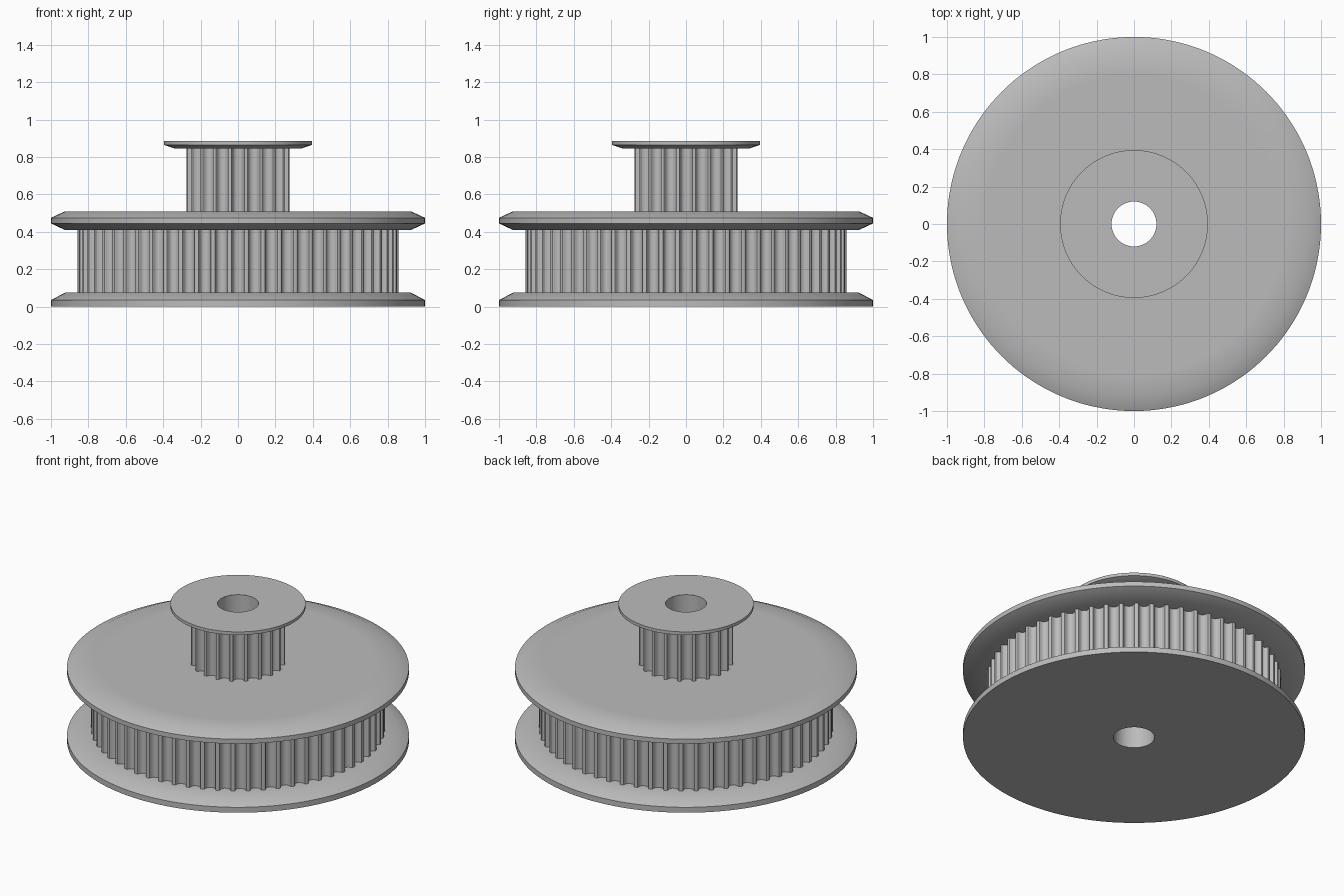
import bpy, math
from math import cos, sin, pi

cube = bpy.data.objects.get("Cube")
if cube:
    bpy.data.objects.remove(cube)

metal = bpy.data.materials.new("grey metal")
metal.use_nodes = True
grey = (0.5, 0.5, 0.5, 1)
metal.diffuse_color = grey
metal.node_tree.nodes["Principled BSDF"].inputs["Base Color"].default_value = grey

BORE = 0.12


def skin(name, rings):
    """Join closed rings of points with quads, bottom to top."""
    n = len(rings[0])
    verts = [p for ring in rings for p in ring]
    faces = []
    for j in range(len(rings) - 1):
        for i in range(n):
            k = (i + 1) % n
            faces.append((j * n + i, j * n + k, (j + 1) * n + k, (j + 1) * n + i))
    mesh = bpy.data.meshes.new(name)
    mesh.from_pydata(verts, [], faces)
    mesh.materials.append(metal)
    obj = bpy.data.objects.new(name, mesh)
    bpy.context.collection.objects.link(obj)
    bpy.context.view_layer.objects.active = obj
    bpy.ops.object.select_all(action='DESELECT')
    obj.select_set(True)
    bpy.ops.object.shade_smooth_by_angle(angle=math.radians(30))
    return obj


def lathe(name, profile, n=144):
    """Spin a (radius, height) profile around z."""
    return skin(name, [[(r * cos(2 * pi * i / n), r * sin(2 * pi * i / n), z)
                        for i in range(n)] for r, z in profile])


# Half of one belt groove: (half width, depth)
HALF = [(0.0385, 0), (0.0335, 0.002), (0.031, 0.006), (0.0298, 0.011),
        (0.0283, 0.0157), (0.026, 0.0203), (0.0234, 0.0247),
        (0.0186, 0.0291), (0.0128, 0.0323), (0.0066, 0.0343)]
GROOVE = [(-w, d) for w, d in HALF] + [(0, 0.035)] + HALF[::-1]


def toothed_drum(name, teeth, radius, z0, z1):
    outline = []
    for t in range(teeth):
        a = 2 * pi * t / teeth
        for w, d in GROOVE:
            r = math.sqrt(radius ** 2 - HALF[0][0] ** 2) - d
            if d == 0:
                r = math.sqrt(radius ** 2 - w * w)
            outline.append((r * cos(a) - w * sin(a), r * sin(a) + w * cos(a)))
    return skin(name, [[(x, y, z) for x, y in outline] for z in (z0, z1)])


# Flanges, each left open where a drum meets it
lathe("bottom_flange", [(BORE, 0), (1, 0), (1, 0.035), (0.925, 0.075),
                        (0.8, 0.075)])
lathe("middle_flange", [(0.8, 0.41), (0.925, 0.41), (1, 0.445), (1, 0.475),
                        (0.925, 0.51), (0.8, 0.51), (0.22, 0.51)])
lathe("top_flange", [(0.22, 0.845), (0.335, 0.845), (0.395, 0.865),
                     (0.395, 0.885), (BORE, 0.885)])

# Toothed drums
toothed_drum("large_drum", 60, 0.86, 0.075, 0.41)
toothed_drum("small_drum", 20, 0.278, 0.51, 0.845)

# Shaft hole through the whole pulley
lathe("shaft_bore", [(BORE, 0.885), (BORE, 0)], 64)
